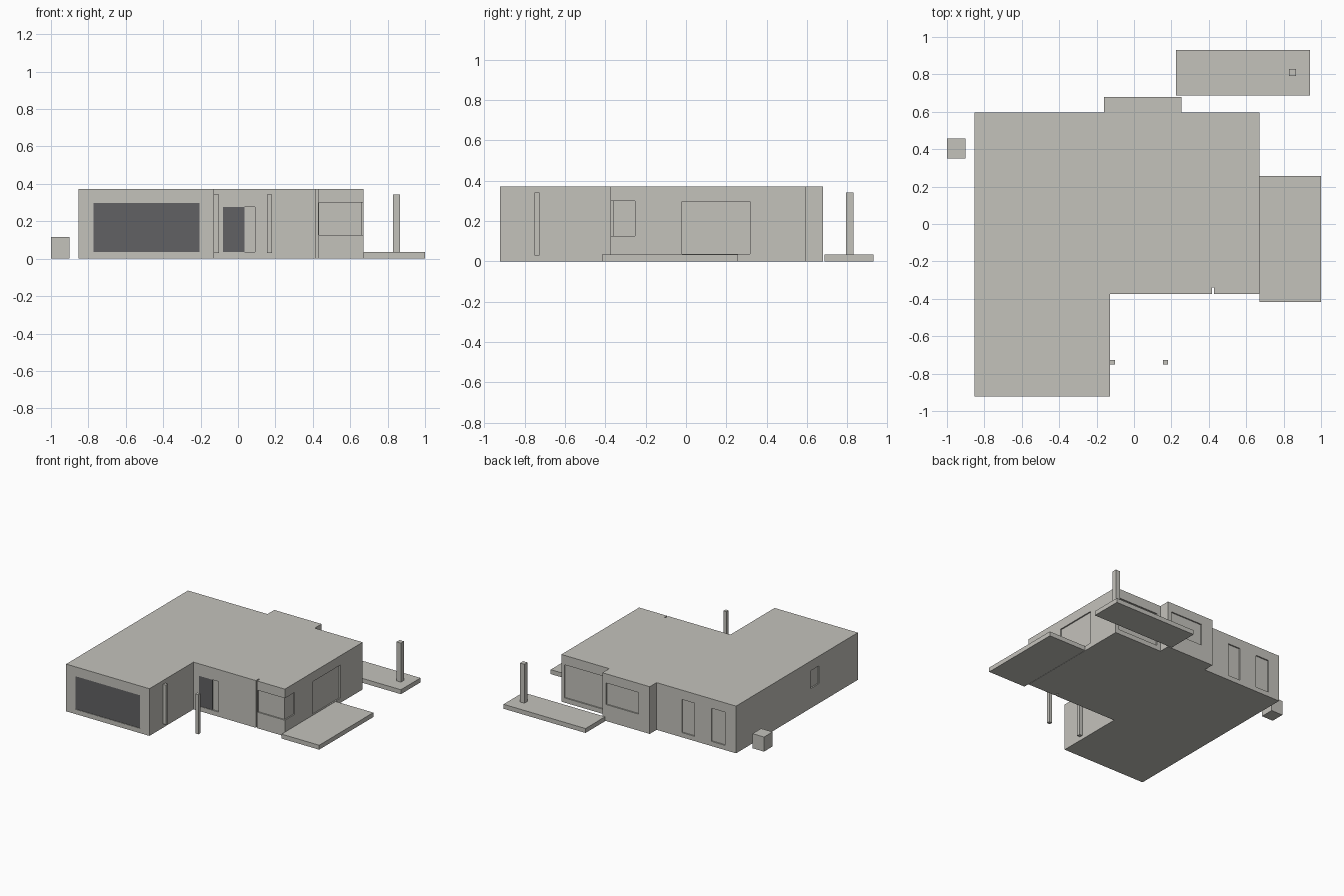
import bpy
import bmesh

cube = bpy.data.objects.get("Cube")
if cube:
    bpy.data.objects.remove(cube, do_unlink=True)


def make_material(name, rgb):
    mat = bpy.data.materials.new(name)
    mat.use_nodes = True
    color = (*rgb, 1)
    mat.diffuse_color = color
    mat.node_tree.nodes["Principled BSDF"].inputs["Base Color"].default_value = color
    return mat


stone = make_material("warm_grey", (0.55, 0.54, 0.50))
dark = make_material("dark_grey", (0.12, 0.12, 0.125))


def prism(name, outline, z0, z1, mat):
    """Extrude a flat outline from z0 up to z1."""
    bm = bmesh.new()
    base = bm.faces.new([bm.verts.new((x, y, z0)) for x, y in outline])
    top = bmesh.ops.extrude_face_region(bm, geom=[base])["geom"]
    for v in top:
        if isinstance(v, bmesh.types.BMVert):
            v.co.z = z1
    bmesh.ops.recalc_face_normals(bm, faces=bm.faces)
    mesh = bpy.data.meshes.new(name)
    bm.to_mesh(mesh)
    bm.free()
    mesh.materials.append(mat)
    obj = bpy.data.objects.new(name, mesh)
    bpy.context.collection.objects.link(obj)
    return obj


def box(name, x, y, z, mat=stone):
    corners = [(x[0], y[0]), (x[1], y[0]), (x[1], y[1]), (x[0], y[1])]
    return prism(name, corners, z[0], z[1], mat)


# Main dimensions
WEST, EAST = -0.853, 0.67
GARAGE_FRONT, FRONT, BACK, BAY_BACK = -0.922, -0.373, 0.595, 0.68
GARAGE_EAST = -0.127
BAY = (-0.16, 0.253)
HEIGHT = 0.372
DEPTH = 0.01
OUT = 0.05

# House body with garage wing and rear bay
house = prism("house_body", [
    (WEST, GARAGE_FRONT), (GARAGE_EAST, GARAGE_FRONT), (GARAGE_EAST, FRONT),
    (EAST, FRONT), (EAST, BACK), (BAY[1], BACK), (BAY[1], BAY_BACK),
    (BAY[0], BAY_BACK), (BAY[0], BACK), (WEST, BACK)], 0, HEIGHT, stone)


def inward(wall, sign):
    """Depth range of a recess in a wall facing along sign."""
    return sorted((wall - sign * DEPTH, wall + sign * OUT))


# Recessed openings: name, x range, y range, z range
tall = (0.037, 0.298)
openings = [
    ("garage_opening", (-0.773, -0.207), inward(GARAGE_FRONT, -1), tall),
    ("entry_opening", (-0.08, 0.09), inward(FRONT, -1), (0.037, 0.277)),
    ("corner_window_front", (0.432, EAST + OUT), inward(FRONT, -1), (0.127, 0.3)),
    ("corner_window_side", inward(EAST, 1), (FRONT - OUT, -0.253), (0.127, 0.3)),
    ("side_patio_door", inward(EAST, 1), (-0.02, 0.317), tall),
    ("rear_patio_door", (0.285, 0.645), inward(BACK, 1), tall),
    ("bay_window", (-0.06, 0.22), inward(BAY_BACK, 1), (0.13, 0.3)),
    ("rear_window_inner", (-0.49, -0.38), inward(BACK, 1), tall),
    ("rear_window_outer", (-0.755, -0.637), inward(BACK, 1), tall),
    ("west_window", inward(WEST, -1), (-0.44, -0.33), (0.155, 0.295)),
    ("wall_groove", (0.417, 0.427), (FRONT - OUT, -0.34), (-OUT, HEIGHT + OUT)),
]
cutters = []
for name, x, y, z in openings:
    cutter = box(name + "_cutter", x, y, z)
    cutter.hide_render = True
    mod = house.modifiers.new(name, "BOOLEAN")
    mod.operation = "DIFFERENCE"
    mod.solver = "EXACT"
    mod.object = cutter
    cutters.append(cutter)

# Bake the openings into the walls and drop the cutters
graph = bpy.context.evaluated_depsgraph_get()
baked = bpy.data.meshes.new_from_object(house.evaluated_get(graph))
house.modifiers.clear()
house.data = baked
for cutter in cutters:
    bpy.data.objects.remove(cutter, do_unlink=True)

# Dark door panels set inside their openings
box("garage_door", (-0.773, -0.207),
    (GARAGE_FRONT + 0.004, GARAGE_FRONT + DEPTH), tall, dark)
box("front_door", (-0.08, 0.035),
    (FRONT + 0.004, FRONT + DEPTH), (0.037, 0.277), dark)

# Patio slabs
SLAB = 0.035
box("side_patio", (0.672, 1.0), (-0.417, 0.257), (0, SLAB))
box("rear_patio", (0.225, 0.94), (0.686, 0.93), (0, SLAB))


# Posts
def post(name, x, y, half, bottom):
    box(name, (x - half, x + half), (y - half, y + half), (bottom, 0.342))


post("porch_post_inner", -0.114, -0.739, 0.013, 0.03)
post("porch_post_outer", 0.168, -0.739, 0.013, 0.03)
post("rear_patio_post", 0.847, 0.811, 0.019, SLAB)

# Utility box beside the west wall
box("utility_box", (-1.0, -0.9), (0.35, 0.457), (0, 0.115))
